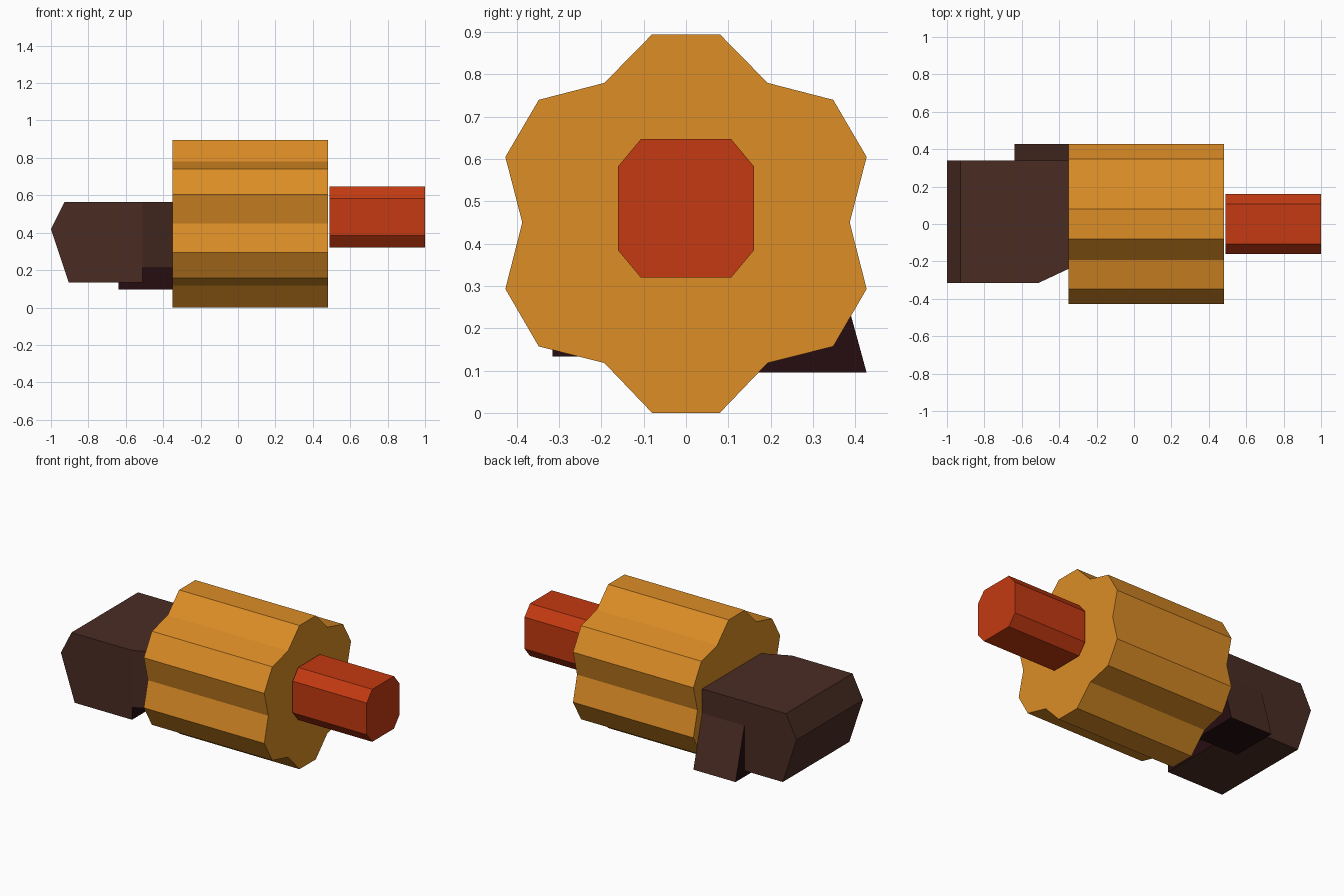
import bpy, bmesh
from mathutils import Vector

if "Cube" in bpy.data.objects:
    bpy.data.objects.remove(bpy.data.objects["Cube"])


def material(name, hex_rgb):
    lin = []
    for i in (0, 2, 4):
        c = int(hex_rgb[i:i + 2], 16) / 255
        lin.append(c / 12.92 if c <= 0.04045 else ((c + 0.055) / 1.055) ** 2.4)
    m = bpy.data.materials.new(name)
    m.diffuse_color = (*lin, 1)
    m.use_nodes = True
    m.node_tree.nodes["Principled BSDF"].inputs["Base Color"].default_value = m.diffuse_color
    return m


orange = material("orange", "DC8D26")
red = material("red", "C43A11")
brown = material("brown", "4A2C23")
dark = material("dark maroon", "260D10")


def prism(name, profile, axis, lo, hi, mats, is_dark=None):
    """Extrude a 2D profile along an axis; the profile uses the other two axes in order."""
    bm = bmesh.new()
    verts = []
    for a, b in profile:
        co = [a, b]
        co.insert(axis, lo)
        verts.append(bm.verts.new(co))
    face = bm.faces.new(verts)
    ext = bmesh.ops.extrude_face_region(bm, geom=[face], use_keep_orig=True)
    step = Vector((0, 0, 0))
    step[axis] = hi - lo
    moved = [g for g in ext["geom"] if isinstance(g, bmesh.types.BMVert)]
    bmesh.ops.translate(bm, verts=moved, vec=step)
    bmesh.ops.recalc_face_normals(bm, faces=bm.faces[:])
    if is_dark:
        for f in bm.faces:
            f.material_index = int(is_dark(f.normal))
    mesh = bpy.data.meshes.new(name)
    bm.to_mesh(mesh)
    bm.free()
    for m in mats:
        mesh.materials.append(m)
    ob = bpy.data.objects.new(name, mesh)
    bpy.context.collection.objects.link(ob)
    return ob


def mirrored(half):
    return half + [(-y, z) for y, z in reversed(half) if y > 0]


# Lobed drum
prism("drum", mirrored([(0.08, 0.895), (0.193, 0.78), (0.348, 0.74), (0.427, 0.605),
                        (0.387, 0.45), (0.427, 0.293), (0.348, 0.157), (0.193, 0.118),
                        (0.08, 0)]), 0, -0.35, 0.48, [orange])

# Front barrel
prism("barrel", mirrored([(0.107, 0.647), (0.161, 0.582), (0.161, 0.385), (0.107, 0.32)]),
      0, 0.49, 1.0, [red])

# Rear grip block, with a dark face towards the drum
prism("grip", [(-1, 0.42), (-0.927, 0.565), (-0.51, 0.565), (-0.51, 0.133), (-0.905, 0.133)],
      1, -0.315, 0.34, [brown, dark], lambda n: n.x > 0.9)

# Tapered neck joining grip and drum
prism("neck", [(-0.51, -0.315), (-0.35, -0.24), (-0.35, 0.34), (-0.51, 0.34)],
      2, 0.21, 0.565, [brown])

# Slanted side flap, dark except for its outer face
prism("side_flap", [(0.427, 0.095), (0.338, 0.42), (0.13, 0.42), (0.13, 0.095)],
      0, -0.64, -0.35, [brown, dark], lambda n: n.y < 0.5)
